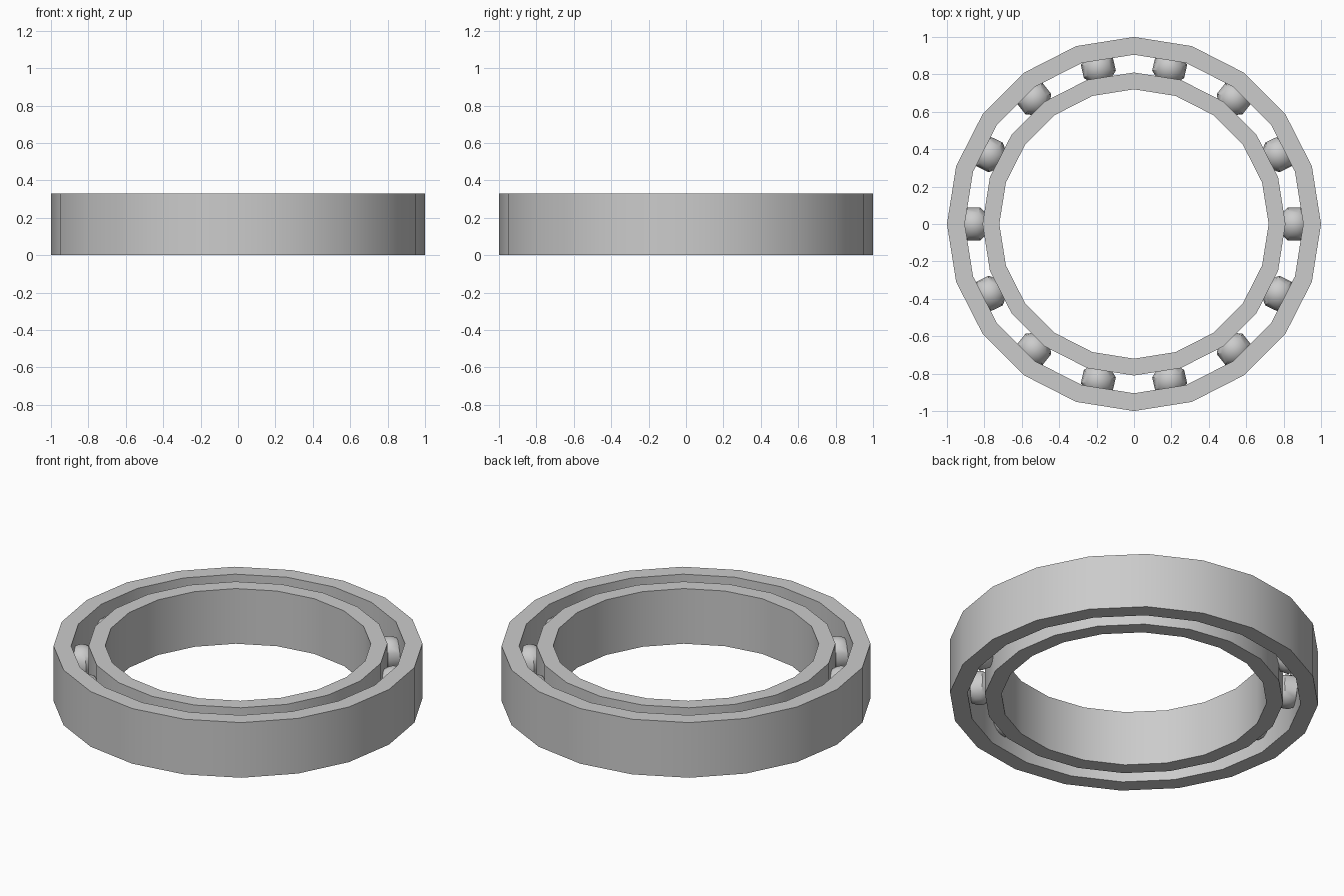
import bpy, bmesh, math
from mathutils import Matrix

cube = bpy.data.objects.get("Cube")
if cube:
    bpy.data.objects.remove(cube, do_unlink=True)

HEIGHT = 0.33
SIDES = 20
BALLS = 14

steel = bpy.data.materials.new("steel_grey")
steel.use_nodes = True
colour = (0.6, 0.6, 0.6, 1)
steel.diffuse_color = colour
steel.node_tree.nodes["Principled BSDF"].inputs["Base Color"].default_value = colour


def finish(name, bm, angle):
    bmesh.ops.recalc_face_normals(bm, faces=bm.faces)
    mesh = bpy.data.meshes.new(name)
    bm.to_mesh(mesh)
    bm.free()
    mesh.materials.append(steel)
    obj = bpy.data.objects.new(name, mesh)
    bpy.context.collection.objects.link(obj)
    bpy.ops.object.select_all(action='DESELECT')
    obj.select_set(True)
    bpy.context.view_layer.objects.active = obj
    bpy.ops.object.shade_smooth_by_angle(angle=math.radians(angle))


def ring(name, inner, outer):
    # Rectangular section carried around the axis
    bm = bmesh.new()
    section = [(inner, 0), (outer, 0), (outer, HEIGHT), (inner, HEIGHT)]
    loops = []
    for i in range(SIDES):
        a = math.tau * i / SIDES
        loops.append([bm.verts.new((r * math.cos(a), r * math.sin(a), z)) for r, z in section])
    for i in range(SIDES):
        p, q = loops[i], loops[(i + 1) % SIDES]
        for k in range(4):
            n = (k + 1) % 4
            bm.faces.new((p[k], q[k], q[n], p[n]))
    finish(name, bm, 30)


# Outer and inner races
ring("outer_race", 0.905, 1.0)
ring("inner_race", 0.72, 0.81)

# Balls held between the races, each turned to face the axis
for i in range(BALLS):
    a = math.tau * i / BALLS
    place = (Matrix.Rotation(a, 4, 'Z') @ Matrix.Translation((0.857, 0, HEIGHT / 2))
             @ Matrix.Rotation(math.pi / 8, 4, 'Z'))
    bm = bmesh.new()
    bmesh.ops.create_uvsphere(bm, u_segments=8, v_segments=8, radius=0.095, matrix=place)
    finish(f"ball_{i + 1}", bm, 30)
